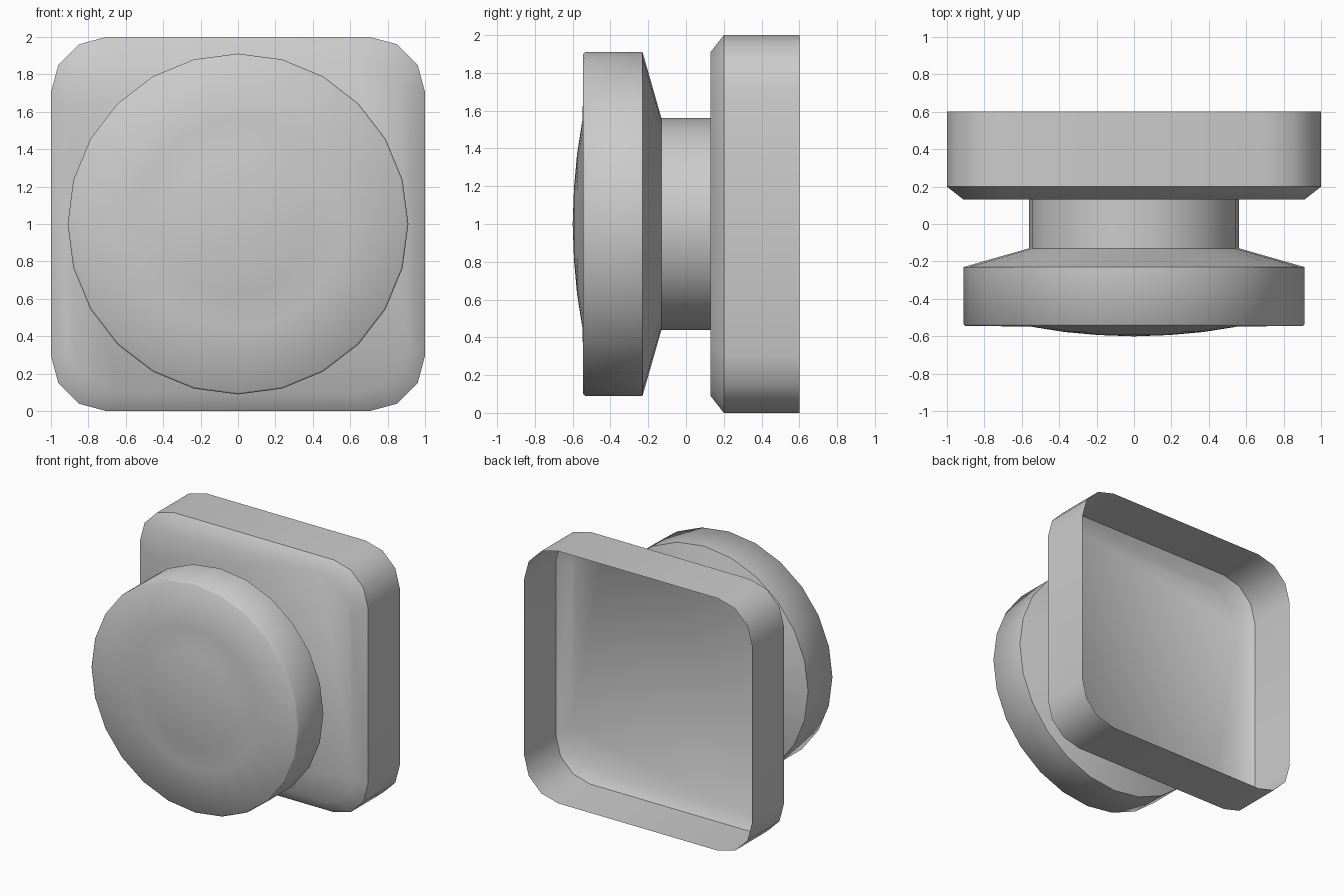
import bpy, bmesh
from math import pi, cos, sin, radians

if "Cube" in bpy.data.objects:
    bpy.data.objects.remove(bpy.data.objects["Cube"])


def finish(name, bm):
    bmesh.ops.recalc_face_normals(bm, faces=bm.faces)
    mesh = bpy.data.meshes.new(name)
    bm.to_mesh(mesh)
    bm.free()
    obj = bpy.data.objects.new(name, mesh)
    bpy.context.collection.objects.link(obj)
    bpy.ops.object.select_all(action='DESELECT')
    obj.select_set(True)
    bpy.context.view_layer.objects.active = obj
    bpy.ops.object.shade_smooth_by_angle(angle=radians(50))
    return obj


def bridge(bm, a, b):
    n = len(a)
    for i in range(n):
        j = (i + 1) % n
        bm.faces.new((a[i], a[j], b[j], b[i]))


def rounded_square(bm, scale, y, half=1.0, radius=0.3, steps=3):
    ring = []
    c = half - radius
    for k in range(4):
        mid = pi / 4 + k * pi / 2
        cx, cz = c * (1 if cos(mid) > 0 else -1), c * (1 if sin(mid) > 0 else -1)
        for s in range(steps + 1):
            a = (k + s / steps) * pi / 2
            ring.append(bm.verts.new((scale * (cx + radius * cos(a)), y,
                                      1 + scale * (cz + radius * sin(a)))))
    return ring


# Back plate: thin rounded square shell with bevelled front, open at the back
bm = bmesh.new()
rings = [rounded_square(bm, s, y) for s, y in ((1, 0.6), (1, 0.2), (0.91, 0.13))]
for a, b in zip(rings, rings[1:]):
    bridge(bm, a, b)
bm.faces.new(rings[-1])
finish("back_plate", bm)

# Round knob: neck, flared back, rim and shallow dome, lathed around y
SIDES = 24
profile = [(0.56, 0.13), (0.56, -0.13), (0.91, -0.23), (0.91, -0.535),
           (0.90, -0.545), (0.56, -0.547), (0.37, -0.577), (0.19, -0.593)]
bm = bmesh.new()
rings = [[bm.verts.new((r * cos(2 * pi * i / SIDES), y, 1 + r * sin(2 * pi * i / SIDES)))
          for i in range(SIDES)] for r, y in profile]
for a, b in zip(rings, rings[1:]):
    bridge(bm, a, b)
tip = bm.verts.new((0, -0.6, 1))
for i in range(SIDES):
    bm.faces.new((rings[-1][i], rings[-1][(i + 1) % SIDES], tip))
# open end faces the plate: orient outward from the lathe axis
finish("knob", bm)
